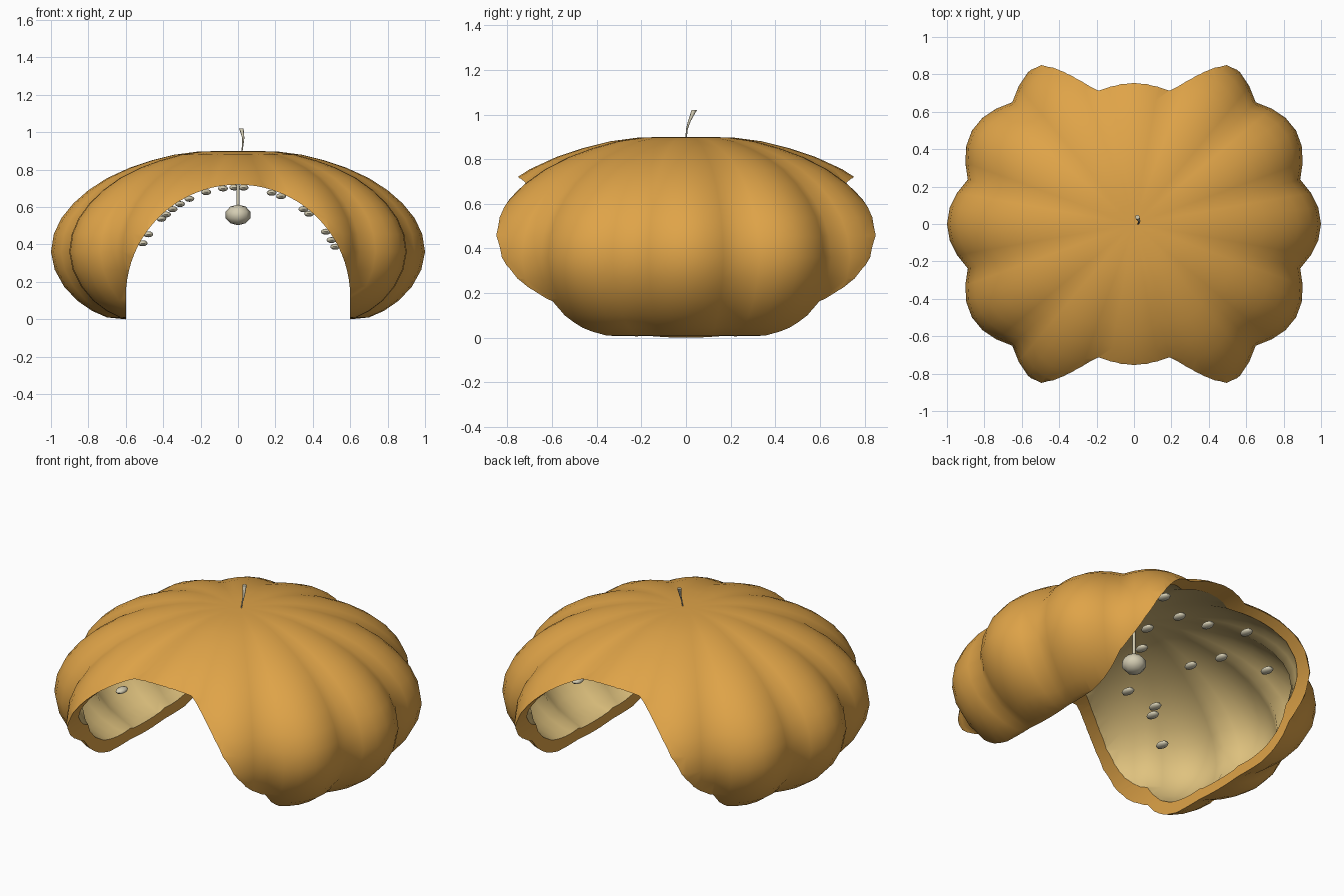
import bpy, bmesh, math
from mathutils import Vector

if "Cube" in bpy.data.objects:
    bpy.data.objects.remove(bpy.data.objects["Cube"])


def material(name, rgb):
    m = bpy.data.materials.new(name)
    m.use_nodes = True
    m.diffuse_color = (*rgb, 1)
    m.node_tree.nodes["Principled BSDF"].inputs["Base Color"].default_value = (*rgb, 1)
    return m


RIND = material("orange rind", (0.74, 0.37, 0.065))
FLESH = material("cream flesh", (0.74, 0.54, 0.21))
PALE = material("pale seed", (0.66, 0.61, 0.45))


def make_object(name, bm, *mats):
    me = bpy.data.meshes.new(name)
    bm.to_mesh(me)
    bm.free()
    ob = bpy.data.objects.new(name, me)
    bpy.context.collection.objects.link(ob)
    for m in mats:
        me.materials.append(m)
    return ob


def activate(ob):
    bpy.ops.object.select_all(action='DESELECT')
    ob.select_set(True)
    bpy.context.view_layer.objects.active = ob


def smooth(ob, degrees):
    activate(ob)
    bpy.ops.object.shade_smooth_by_angle(angle=math.radians(degrees))


# Gourd body: ribbed lathe, with radius and height along the profile
PROFILE = [(0.3, 0), (0.6, 0), (0.7, 0.01), (0.78, 0.045), (0.86, 0.1), (0.93, 0.175),
           (0.98, 0.265), (1, 0.36), (0.985, 0.455), (0.945, 0.54), (0.88, 0.62),
           (0.8, 0.69), (0.7, 0.755), (0.58, 0.81), (0.46, 0.85), (0.34, 0.88),
           (0.22, 0.896), (0.1, 0.9)]
SEGMENTS, RIBS = 72, 12


def add_gourd(bm, scale, z_low, z_high, mat_index, flip):
    def height(z):
        return z_low + (z_high - z_low) * z / 0.9
    rings = []
    for r, z in PROFILE:
        ring = []
        for i in range(SEGMENTS):
            a = math.tau * i / SEGMENTS
            rr = scale * r * (0.92 + 0.08 * abs(math.cos(RIBS / 2 * a)))
            ring.append(bm.verts.new((rr * math.cos(a), rr * math.sin(a), height(z))))
        rings.append(ring)
    bottom = bm.verts.new((0, 0, z_low))
    top = bm.verts.new((0, 0, z_high))
    faces = []
    for i in range(SEGMENTS):
        j = (i + 1) % SEGMENTS
        for lo, hi in zip(rings, rings[1:]):
            faces.append(bm.faces.new((lo[i], lo[j], hi[j], hi[i])))
        faces.append(bm.faces.new((bottom, rings[0][j], rings[0][i])))
        faces.append(bm.faces.new((top, rings[-1][i], rings[-1][j])))
    for f in faces:
        f.material_index = mat_index
        if flip:
            f.normal_flip()


bm = bmesh.new()
add_gourd(bm, 1.0, 0.0, 0.9, 0, False)
add_gourd(bm, 0.93, 0.055, 0.84, 1, True)
shell = make_object("gourd_shell", bm, RIND, FLESH)

# Arched tunnel cut from front to back
ARCH_R, ARCH_Z = 0.6, 0.12
outline = [(-ARCH_R, -0.3), (ARCH_R, -0.3)]
outline += [(ARCH_R * math.cos(math.pi * i / 40), ARCH_Z + ARCH_R * math.sin(math.pi * i / 40))
            for i in range(41)]
bm = bmesh.new()
face = bm.faces.new([bm.verts.new((x, -1.5, z)) for x, z in outline])
ext = bmesh.ops.extrude_face_region(bm, geom=[face])
bmesh.ops.translate(bm, vec=(0, 3, 0),
                    verts=[g for g in ext["geom"] if isinstance(g, bmesh.types.BMVert)])
bmesh.ops.recalc_face_normals(bm, faces=bm.faces)
cutter = make_object("arch_cutter", bm, RIND)
cutter.hide_render = True

activate(shell)
mod = shell.modifiers.new("arch", 'BOOLEAN')
mod.operation = 'DIFFERENCE'
mod.solver = 'EXACT'
mod.object = cutter
bpy.ops.object.modifier_apply(modifier=mod.name)
bpy.data.objects.remove(cutter)
smooth(shell, 60)

# Keep the border between rind and flesh crisp
bm = bmesh.new()
bm.from_mesh(shell.data)
for e in bm.edges:
    if len({f.material_index for f in e.link_faces}) > 1:
        e.smooth = False
bm.to_mesh(shell.data)
bm.free()


# Seeds floating just inside the arch: sideways position and depth
def ellipsoid(name, centre, size, segs, rings):
    bm = bmesh.new()
    bmesh.ops.create_uvsphere(bm, u_segments=segs, v_segments=rings, radius=1)
    bmesh.ops.scale(bm, vec=size, verts=bm.verts)
    ob = make_object(name, bm, PALE)
    ob.location = centre
    smooth(ob, 60)


SEEDS = [(-0.51, -0.37), (-0.48, 0.55), (-0.41, -0.33), (-0.385, -0.28), (-0.35, 0.32),
         (-0.31, 0.11), (-0.31, 0.58), (-0.26, -0.36), (-0.17, 0.42), (-0.08, -0.03),
         (-0.02, 0.36), (0.03, 0.15), (0.18, -0.3), (0.23, 0.53), (0.35, 0.2),
         (0.38, -0.1), (0.47, 0.35), (0.5, -0.35), (0.52, 0.1)]
for n, (x, y) in enumerate(SEEDS):
    z = ARCH_Z + math.sqrt(0.585 ** 2 - x * x)
    ellipsoid(f"seed_{n + 1}", (x, y, z), (0.028, 0.043, 0.016), 10, 6)


# Tapered tubes for the hanging cord and the stem
def tube(name, points, radii, sides=8):
    bm = bmesh.new()
    rings = []
    for p, r in zip(points, radii):
        rings.append([bm.verts.new(Vector(p) + Vector((r * math.cos(math.tau * i / sides),
                                                       r * math.sin(math.tau * i / sides), 0)))
                      for i in range(sides)])
    for lo, hi in zip(rings, rings[1:]):
        for i in range(sides):
            j = (i + 1) % sides
            bm.faces.new((lo[i], lo[j], hi[j], hi[i]))
    bm.faces.new(rings[0][::-1])
    bm.faces.new(rings[-1])
    smooth(make_object(name, bm, PALE), 50)


ellipsoid("hanging_lamp", (0, 0, 0.558), (0.07, 0.07, 0.055), 8, 5)
tube("lamp_cord", [(0, 0, 0.59), (0, 0, 0.86)], [0.008, 0.008])
tube("stem", [(0.02, 0, 0.89), (0.026, 0.004, 0.935), (0.028, 0.015, 0.97), (0.018, 0.037, 1.02)],
     [0.003, 0.004, 0.006, 0.012])
